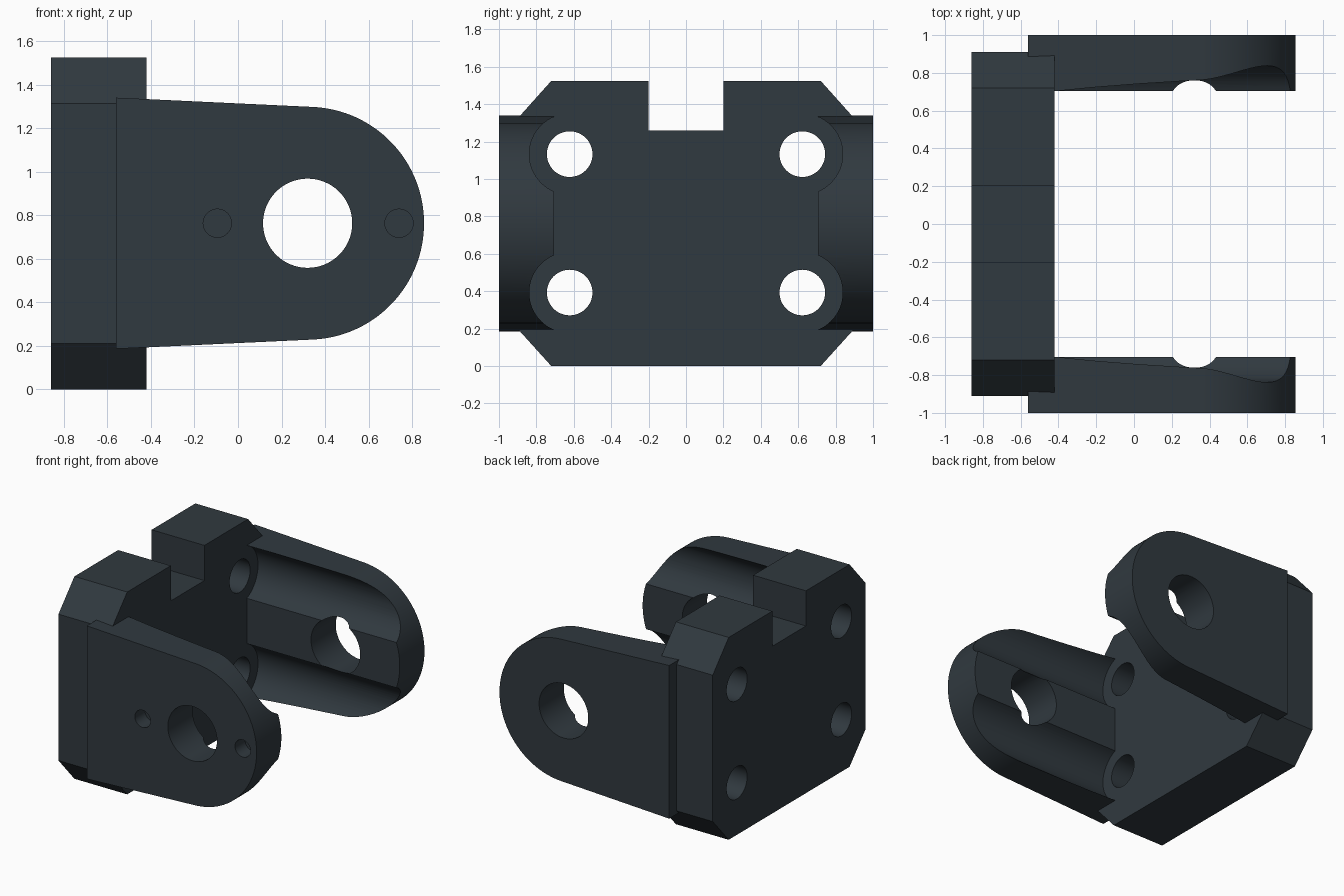
import bpy
import bmesh
import math
from mathutils import Matrix, Vector

default = bpy.data.objects.get("Cube")
if default:
    bpy.data.objects.remove(default, do_unlink=True)

slate = bpy.data.materials.new("dark slate")
slate.use_nodes = True
colour = (0.03, 0.041, 0.05, 1)
slate.diffuse_color = colour
slate.node_tree.nodes["Principled BSDF"].inputs["Base Color"].default_value = colour

MID = 0.763                      # height of the centre line
BACK, STEP, FACE = -0.86, -0.56, -0.42
INNER, OUTER = 0.705, 1.0        # thickness range of each arm
SCREW_Y, SCREW_DZ = 0.622, 0.37
EYE_X, EYE_R = 0.32, 0.535


def add_object(name, bm):
    bmesh.ops.recalc_face_normals(bm, faces=bm.faces)
    mesh = bpy.data.meshes.new(name)
    bm.to_mesh(mesh)
    bm.free()
    mesh.materials.append(slate)
    obj = bpy.data.objects.new(name, mesh)
    bpy.context.collection.objects.link(obj)
    return obj


def prism(name, points, offset):
    """Extrude a closed outline of 3D points along an offset."""
    bm = bmesh.new()
    face = bm.faces.new([bm.verts.new(p) for p in points])
    moved = bmesh.ops.extrude_face_region(bm, geom=[face])["geom"]
    verts = [v for v in moved if isinstance(v, bmesh.types.BMVert)]
    bmesh.ops.translate(bm, verts=verts, vec=offset)
    return add_object(name, bm)


def rod(name, start, end, radius, sides=64):
    """Cylinder between two points."""
    start, end = Vector(start), Vector(end)
    axis = end - start
    bm = bmesh.new()
    turn = axis.to_track_quat("Z", "Y").to_matrix().to_4x4()
    bmesh.ops.create_cone(bm, cap_ends=True, segments=sides, radius1=radius,
                          radius2=radius, depth=axis.length,
                          matrix=Matrix.Translation((start + end) / 2) @ turn)
    return add_object(name, bm)


def combine(target, tools, operation):
    """Apply booleans to the target and discard the tools."""
    for tool in tools:
        tool.hide_render = True
        mod = target.modifiers.new("boolean", "BOOLEAN")
        mod.operation = operation
        mod.solver = "EXACT"
        mod.object = tool
    graph = bpy.context.evaluated_depsgraph_get()
    mesh = bpy.data.meshes.new_from_object(target.evaluated_get(graph))
    target.modifiers.clear()
    target.data = mesh
    for tool in tools:
        bpy.data.objects.remove(tool, do_unlink=True)


# Mounting plate with chamfered corners and a slot in its top edge
half = [(0.2, 1.26), (0.2, 1.525), (0.72, 1.525), (0.91, 1.313), (0.91, 0.21), (0.72, 0)]
outline = half + [(-y, z) for y, z in reversed(half)]
bracket = prism("clevis_bracket", [(BACK, y, z) for y, z in outline], (FACE - BACK, 0, 0))

# Tapered arms with round ends
arms = []
for side, name in ((1, "left_arm"), (-1, "right_arm")):
    profile = [(STEP, MID - 0.577)]
    for i in range(65):
        a = math.radians(-87.2 + 174.4 * i / 64)
        profile.append((EYE_X + EYE_R * math.cos(a), MID + EYE_R * math.sin(a)))
    profile.append((STEP, MID + 0.577))
    arm = prism(name, [(x, side * INNER, z) for x, z in profile],
                (0, side * (OUTER - INNER), 0))
    # Screw head channels along the inside, and the main bore
    cutters = [rod("channel", (FACE, side * SCREW_Y, MID + s * SCREW_DZ),
                   (1.2, side * SCREW_Y, MID + s * SCREW_DZ), 0.216) for s in (-1, 1)]
    cutters.append(rod("bore", (EYE_X, side * 0.5, MID), (EYE_X, side * 1.2, MID), 0.205))
    # Blind pin holes in the right arm only
    if side < 0:
        cutters += [rod("pin_hole", (x, -1.2, MID), (x, -0.88, MID), 0.065, 32)
                    for x in (-0.095, 0.74)]
    combine(arm, cutters, "DIFFERENCE")
    arms.append(arm)

combine(bracket, arms, "UNION")

# Four screw holes through the plate
screws = [rod("screw_hole", (-1, y * SCREW_Y, MID + s * SCREW_DZ),
              (-0.2, y * SCREW_Y, MID + s * SCREW_DZ), 0.122, 48)
          for y in (-1, 1) for s in (-1, 1)]
combine(bracket, screws, "DIFFERENCE")

# Smooth curved walls, crisp edges
bpy.ops.object.select_all(action="DESELECT")
bracket.select_set(True)
bpy.context.view_layer.objects.active = bracket
bpy.ops.object.shade_smooth_by_angle(angle=math.radians(30))
